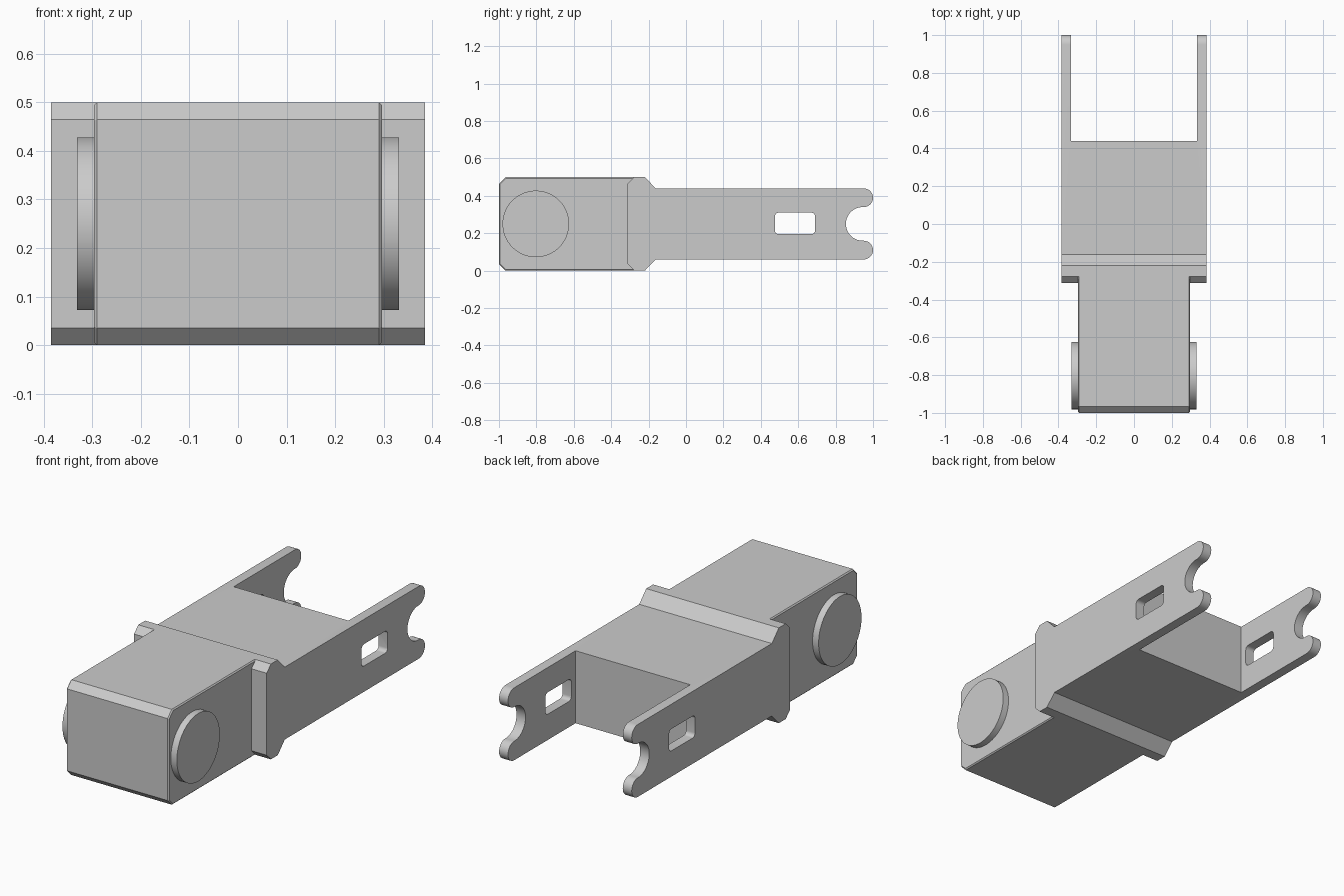
import bpy, bmesh
from math import cos, sin, pi, radians

cube = bpy.data.objects.get("Cube")
if cube:
    bpy.data.objects.remove(cube, do_unlink=True)

grey = bpy.data.materials.new("light grey")
grey.use_nodes = True
grey.diffuse_color = (0.6, 0.6, 0.6, 1)
grey.node_tree.nodes["Principled BSDF"].inputs["Base Color"].default_value = (0.6, 0.6, 0.6, 1)

MID = 0.25  # height of the centre line


def arc(y, z, r, start, end, steps=16):
    angles = [radians(start + (end - start) * i / steps) for i in range(steps + 1)]
    return [(y + r * cos(a), z + r * sin(a)) for a in angles]


def extrude(name, profile, x0, x1, edge_bevel=0):
    """Extrude a (y, z) side profile along x."""
    bm = bmesh.new()
    base = bm.faces.new([bm.verts.new((x0, y, z)) for y, z in profile])
    geom = bmesh.ops.extrude_face_region(bm, geom=[base])["geom"]
    for v in geom:
        if isinstance(v, bmesh.types.BMVert):
            v.co.x = x1
    bmesh.ops.recalc_face_normals(bm, faces=bm.faces[:])
    if edge_bevel:
        rims = [e for e in bm.edges if abs(e.verts[0].co.x - e.verts[1].co.x) < 1e-5]
        bmesh.ops.bevel(bm, geom=rims, offset=edge_bevel, segments=1, affect='EDGES')
    mesh = bpy.data.meshes.new(name)
    bm.to_mesh(mesh)
    bm.free()
    obj = bpy.data.objects.new(name, mesh)
    bpy.context.collection.objects.link(obj)
    mesh.materials.append(grey)
    return obj


def select(obj):
    bpy.ops.object.select_all(action='DESELECT')
    obj.select_set(True)
    bpy.context.view_layer.objects.active = obj


def smooth(obj):
    select(obj)
    bpy.ops.object.shade_smooth_by_angle(angle=radians(30))


def cut(obj, cutter):
    select(obj)
    mod = obj.modifiers.new("cut", 'BOOLEAN')
    mod.operation = 'DIFFERENCE'
    mod.solver = 'EXACT'
    mod.object = cutter
    bpy.ops.object.modifier_apply(modifier=mod.name)
    bpy.data.objects.remove(cutter, do_unlink=True)


# Fork body: chamfered collar, long shank and two-pronged notched end
upper = [(-0.312, 0.465), (-0.277, 0.5), (-0.22, 0.5), (-0.162, 0.44)]
upper += arc(0.95, 0.39, 0.05, 90, -90)
upper += arc(0.945, MID, 0.09, 90, 180)
lower = [(y, 2 * MID - z) for y, z in reversed(upper[:-1])]
body = extrude("fork_body", upper + lower, -0.385, 0.385)

# Open gap between the arms
gap = [(0.44, -0.1), (1.2, -0.1), (1.2, 0.6), (0.44, 0.6)]
cut(body, extrude("gap_cutter", gap, -0.333, 0.333))

# Rounded slot through both arms
slot = []
for y, z, a in ((0.67, 0.29, 0), (0.495, 0.29, 90), (0.495, 0.215, 180), (0.67, 0.215, 270)):
    slot += arc(y, z, 0.02, a, a + 90, 6)
cut(body, extrude("slot_cutter", slot, -0.6, 0.6))
smooth(body)

# Narrower front block with chamfered front edges
block = [(-1, 0.035), (-0.965, 0), (-0.277, 0), (-0.277, 0.5), (-0.965, 0.5), (-1, 0.465)]
extrude("front_block", block, -0.297, 0.297, edge_bevel=0.006)

# Round pivot bosses on both sides
for name, side in (("left_pivot", 1), ("right_pivot", -1)):
    circle = arc(-0.803, MID, 0.178, 0, 360, 64)[:-1]
    smooth(extrude(name, circle, side * 0.28, side * 0.332))
